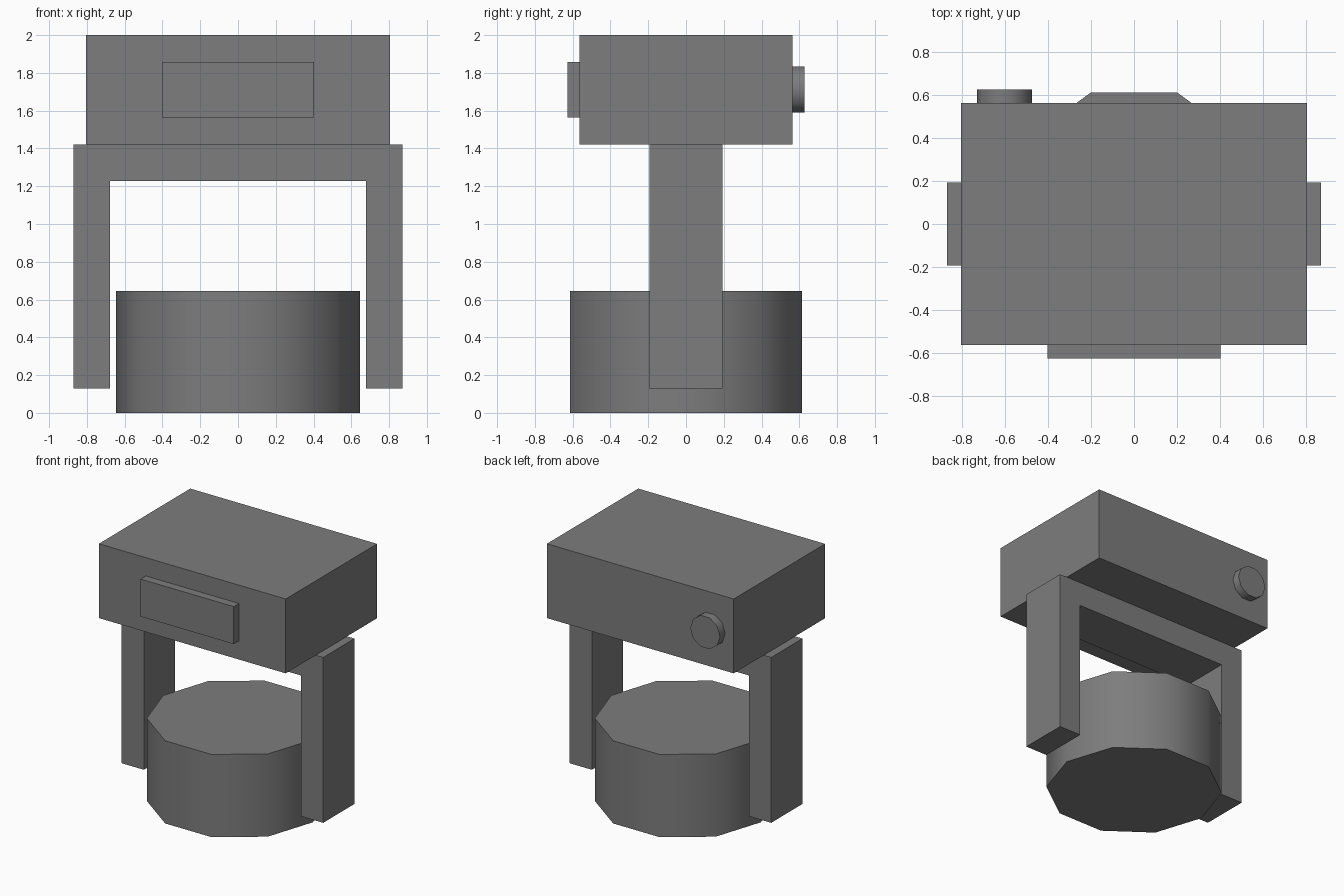
import bpy, bmesh, math
from mathutils import Matrix

if "Cube" in bpy.data.objects:
    bpy.data.objects.remove(bpy.data.objects["Cube"])

# Dark grey used on every part
grey = bpy.data.materials.new("dark_grey")
grey.diffuse_color = (0.205, 0.205, 0.205, 1)
grey.use_nodes = True
grey.node_tree.nodes["Principled BSDF"].inputs["Base Color"].default_value = grey.diffuse_color


def finish(name, bm):
    bmesh.ops.recalc_face_normals(bm, faces=bm.faces)
    mesh = bpy.data.meshes.new(name)
    bm.to_mesh(mesh)
    bm.free()
    mesh.materials.append(grey)
    obj = bpy.data.objects.new(name, mesh)
    bpy.context.collection.objects.link(obj)
    return obj


def box(name, lo, hi):
    bm = bmesh.new()
    size = [b - a for a, b in zip(lo, hi)]
    mid = [(a + b) / 2 for a, b in zip(lo, hi)]
    bmesh.ops.create_cube(bm, size=1, matrix=Matrix.Translation(mid) @ Matrix.Diagonal((*size, 1)))
    return finish(name, bm)


def drum(name, radius, depth, centre, tilt=0):
    """Ten-sided cylinder with a corner on the x axis and smooth sides."""
    bm = bmesh.new()
    ring = [bm.verts.new((radius * math.cos(i * math.tau / 10),
                          radius * math.sin(i * math.tau / 10), -depth / 2)) for i in range(10)]
    base = bm.faces.new(ring)
    top = bmesh.ops.extrude_face_region(bm, geom=[base], use_keep_orig=True)["geom"]
    bmesh.ops.translate(bm, vec=(0, 0, depth),
                        verts=[g for g in top if isinstance(g, bmesh.types.BMVert)])
    bm.transform(Matrix.Translation(centre) @ Matrix.Rotation(tilt, 4, 'X'))
    for f in bm.faces:
        f.smooth = len(f.verts) == 4
    for e in bm.edges:
        e.smooth = all(f.smooth for f in e.link_faces)
    return finish(name, bm)


# Upper housing with its front plate and rear knob
box("housing", (-0.806, -0.563, 1.42), (0.806, 0.563, 2.0))
box("front_plate", (-0.402, -0.627, 1.565), (0.402, -0.563, 1.857))
drum("rear_knob", 0.128, 0.064, (-0.604, 0.595, 1.711), math.pi / 2)

# Fork: inverted U profile extruded along y
bm = bmesh.new()
half = [(0.87, 1.42), (0.87, 0.13), (0.678, 0.13), (0.678, 1.228)]
outline = half + [(-x, z) for x, z in reversed(half)]
face = bm.faces.new([bm.verts.new((x, -0.193, z)) for x, z in outline])
ext = bmesh.ops.extrude_face_region(bm, geom=[face], use_keep_orig=True)["geom"]
bmesh.ops.translate(bm, vec=(0, 0.386, 0),
                    verts=[g for g in ext if isinstance(g, bmesh.types.BMVert)])
finish("fork", bm)

# Lower drum between the fork legs
drum("lower_drum", 0.645, 0.645, (0, 0, 0.3225))
